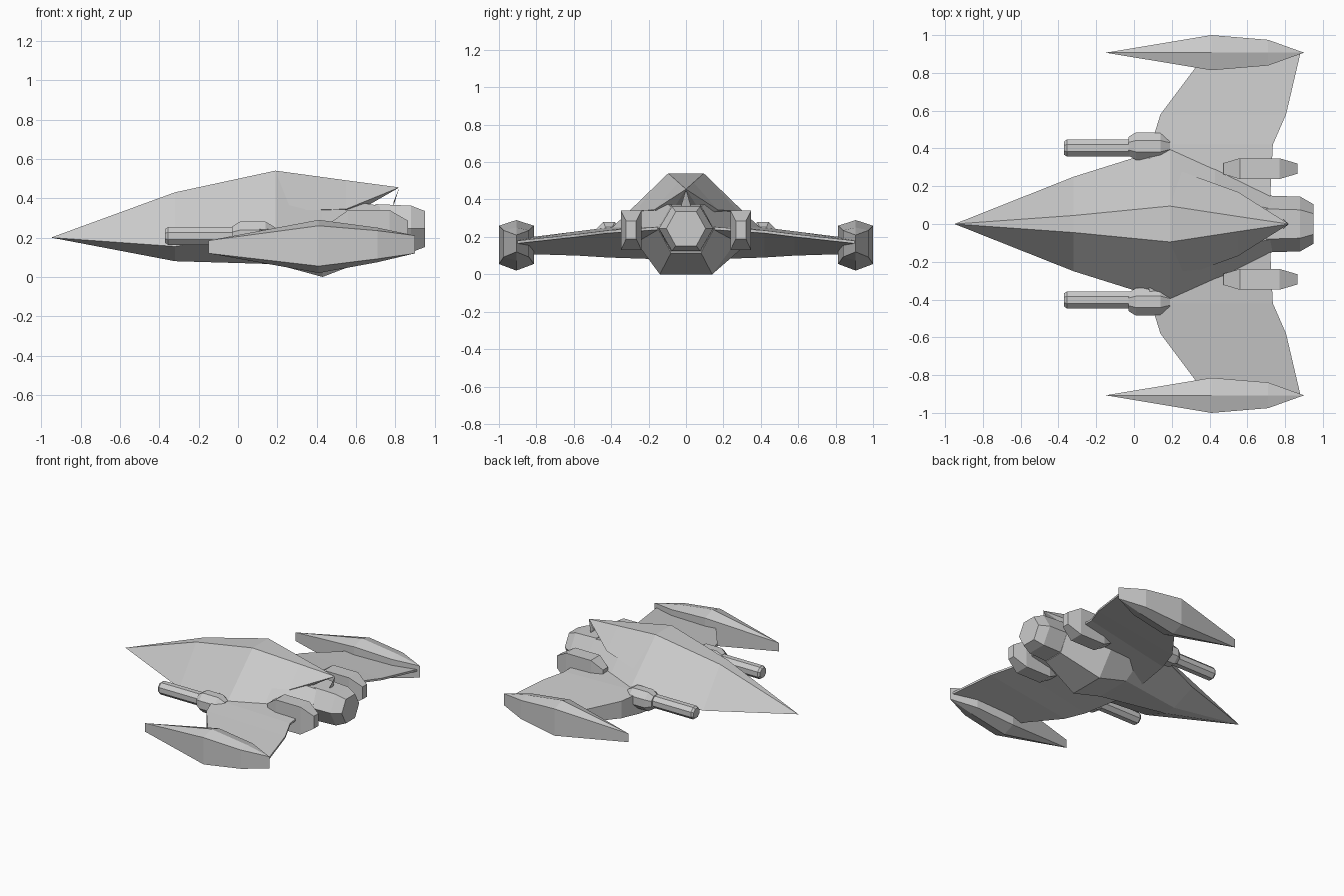
import bpy, bmesh, math

if "Cube" in bpy.data.objects:
    bpy.data.objects.remove(bpy.data.objects["Cube"])


def loft(name, sections, mirrored=False):
    """Skin a closed solid through rings of 3D points; collapsed rings become points or edges."""
    bm = bmesh.new()
    rings = [[bm.verts.new(p) for p in ring] for ring in sections]
    n = len(rings[0])
    for a, b in zip(rings, rings[1:]):
        for i in range(n):
            j = (i + 1) % n
            bm.faces.new((a[i], a[j], b[j], b[i]))
    bm.faces.new(rings[0][::-1])
    bm.faces.new(rings[-1])
    bmesh.ops.remove_doubles(bm, verts=bm.verts, dist=0.0005)
    bmesh.ops.recalc_face_normals(bm, faces=bm.faces)
    mesh = bpy.data.meshes.new(name)
    bm.to_mesh(mesh)
    bm.free()
    obj = bpy.data.objects.new(name, mesh)
    bpy.context.collection.objects.link(obj)
    if mirrored:
        mod = obj.modifiers.new("Mirror", 'MIRROR')
        mod.use_axis = (False, True, False)
        mod.use_clip = False
    return obj


def hexa(x, top_w, top_z, side_w, side_z, bot_w, bot_z):
    """Flat-topped six-sided ring, symmetric about y = 0."""
    return [(x, top_w, top_z), (x, side_w, side_z), (x, bot_w, bot_z),
            (x, -bot_w, bot_z), (x, -side_w, side_z), (x, -top_w, top_z)]


def octa(x, y, z, r):
    return [(x, y + r * math.cos(math.pi * (i + .5) / 4) * 1.05,
             z + r * math.sin(math.pi * (i + .5) / 4) * 1.05) for i in range(8)]


def pod_ring(x, w, apex_top, top, bot, apex_bot, y=0.907):
    return [(x, y, apex_top), (x, y + w, top), (x, y + w, bot),
            (x, y, apex_bot), (x, y - w, bot), (x, y - w, top)]


def box_ring(x, w, z0, z1, y=0.293):
    return [(x, y - w, z0), (x, y + w, z0), (x, y + w, z1), (x, y - w, z1)]


# Faceted hull: pointed nose, widest at the wing root, narrowing into the engine housing
loft("main_hull", [
    hexa(-0.95, 0, .20, 0, .20, 0, .20),
    hexa(-0.32, .045, .43, .25, .155, .05, .08),
    hexa(0.19, .095, .54, .41, .235, .14, .065),
    hexa(0.43, .14, .41, .31, .23, .14, .0),
    hexa(0.73, .08, .36, .15, .245, .08, .115)])

# Tapering spine that overhangs the thruster
loft("dorsal_spine", [
    hexa(0.19, .095, .54, .30, .335, .10, .30),
    hexa(0.55, .04, .491, .17, .345, .10, .30),
    hexa(0.82, .0, .455, .0, .455, .0, .455),
    hexa(0.79, .0, .38, .025, .37, .02, .36)])

# Six-sided thruster
loft("thruster", [
    hexa(0.70, .08, .37, .15, .245, .08, .12),
    hexa(0.88, .075, .362, .145, .245, .075, .125),
    hexa(0.95, .055, .335, .105, .245, .055, .152)])


# Swept wings: deep leading edge, thin high trailing edge
def wing_ring(y, lead, trail, z_top, z_low, z_trail):
    return [(lead, y, z_top), (trail, y, z_trail),
            (trail, y, z_trail - .015), (lead, y, z_low)]


loft("wing", [
    wing_ring(.12, .05, .72, .275, .08, .255),
    wing_ring(.42, .09, .735, .25, .09, .235),
    wing_ring(.58, .14, .805, .23, .10, .215),
    wing_ring(.90, .38, .88, .19, .11, .18)], mirrored=True)

# Wingtip pods
loft("wingtip_pod", [
    pod_ring(-.15, 0, .185, .185, .12, .12),
    pod_ring(.41, .093, .29, .26, .055, .02),
    pod_ring(.71, .068, .25, .235, .092, .075),
    pod_ring(.90, 0, .21, .21, .12, .12)], mirrored=True)

# Wing guns: slim barrel and thicker breech
GY, GZ = .412, .208
loft("gun_barrel", [
    octa(-.37, GY - .01, GZ, .036), octa(-.355, GY - .01, GZ, .047),
    octa(0, GY - .01, GZ, .047)], mirrored=True)
loft("gun_breech", [
    octa(-.03, GY, GZ, .05), octa(.01, GY, GZ, .075),
    octa(.14, GY, GZ, .075), octa(.19, GY, GZ, .045)], mirrored=True)

# Side nacelles flanking the thruster
loft("side_nacelle", [
    box_ring(.475, .03, .18, .28),
    box_ring(.56, .055, .13, .34),
    box_ring(.77, .055, .13, .34),
    box_ring(.865, .027, .19, .285)], mirrored=True)
